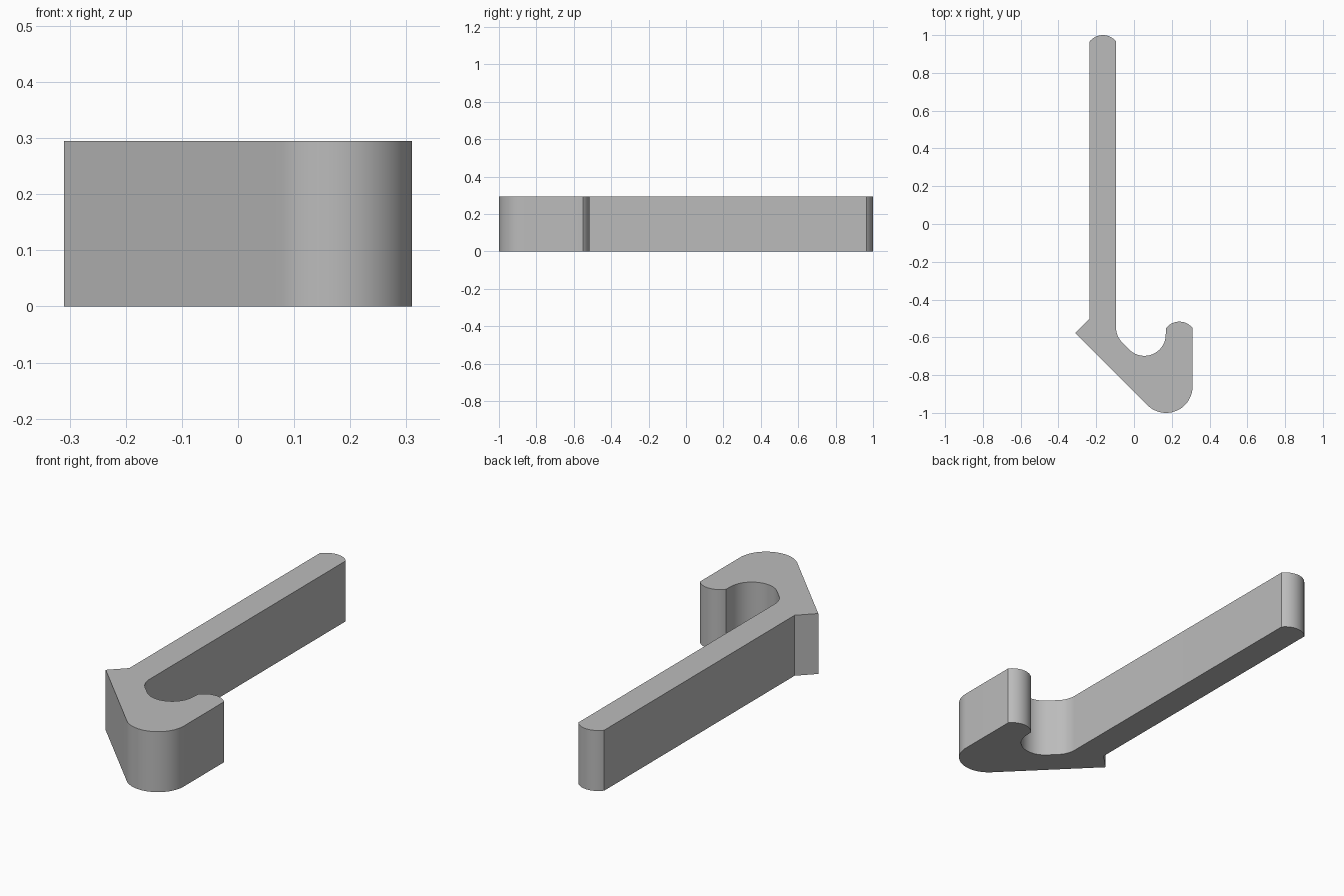
import bpy
import bmesh
from math import sin, cos, radians, atan2, degrees

cube = bpy.data.objects.get("Cube")
if cube:
    bpy.data.objects.remove(cube)

HEIGHT = 0.295


def arc(cx, cy, r, start, end, steps=20):
    """Points along a circular arc, angles in degrees."""
    angles = [radians(start + (end - start) * i / steps) for i in range(steps + 1)]
    return [(cx + r * cos(a), cy + r * sin(a)) for a in angles]


def crown(x_right, x_left, y, rise):
    """Shallow rounded cap from right to left."""
    half = (x_right - x_left) / 2
    r = (half * half + rise * rise) / (2 * rise)
    a = degrees(atan2(r - rise, half))
    return arc((x_right + x_left) / 2, y + rise - r, r, a, 180 - a)


# Outline of the hook, counter-clockwise from the pointed heel
outline = [(-0.31, -0.577)]
outline += arc(0.17, -0.86, 0.14, 225, 360, 28)           # rounded nose
outline += crown(0.31, 0.17, -0.551, 0.034)               # hook tip
outline += arc(0.055, -0.585, 0.113, 0, -135, 28)         # throat
outline += arc(0.018, -0.548, 0.113, 225, 180, 12)        # throat to shank
outline += crown(-0.095, -0.235, 0.966, 0.034)            # shank end
outline += [(-0.235, -0.502)]

# Extrude the outline into a solid
bm = bmesh.new()
base = bm.faces.new([bm.verts.new((x, y, 0)) for x, y in outline])
top = bmesh.ops.extrude_face_region(bm, geom=[base], use_keep_orig=True)
bmesh.ops.translate(bm, vec=(0, 0, HEIGHT),
                    verts=[g for g in top["geom"] if isinstance(g, bmesh.types.BMVert)])
bmesh.ops.recalc_face_normals(bm, faces=bm.faces)
mesh = bpy.data.meshes.new("hook")
bm.to_mesh(mesh)
bm.free()
hook = bpy.data.objects.new("hook", mesh)
bpy.context.collection.objects.link(hook)

# Plain grey material
grey = bpy.data.materials.new("grey")
grey.use_nodes = True
color = (0.5, 0.5, 0.5, 1)
grey.diffuse_color = color
grey.node_tree.nodes["Principled BSDF"].inputs["Base Color"].default_value = color
mesh.materials.append(grey)

# Smooth the curved walls, keep the corners sharp
bpy.ops.object.select_all(action="DESELECT")
hook.select_set(True)
bpy.context.view_layer.objects.active = hook
bpy.ops.object.shade_smooth_by_angle(angle=radians(25))
